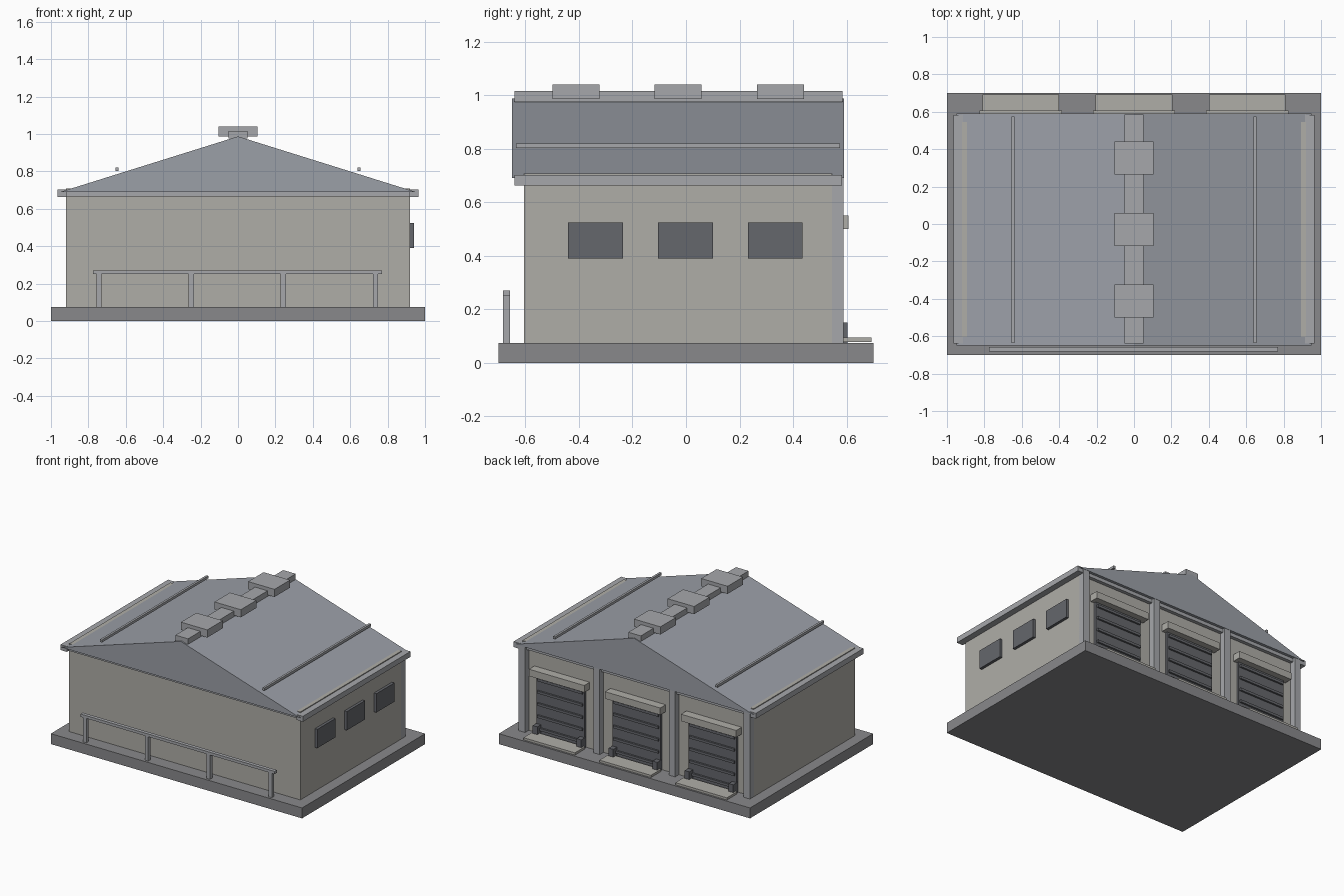
import bpy

if "Cube" in bpy.data.objects:
    bpy.data.objects.remove(bpy.data.objects["Cube"])


def material(name, rgb):
    m = bpy.data.materials.new(name)
    m.diffuse_color = (*rgb, 1)
    m.use_nodes = True
    m.node_tree.nodes["Principled BSDF"].inputs["Base Color"].default_value = m.diffuse_color
    return m


CONCRETE = material("concrete", (0.25, 0.25, 0.26))
WALL = material("wall_beige", (0.43, 0.42, 0.39))
ROOF = material("roof_blue_grey", (0.33, 0.35, 0.39))
METAL = material("metal", (0.38, 0.39, 0.41))
DARK = material("dark_panel", (0.13, 0.135, 0.15))


def mesh(name, verts, faces, mat):
    me = bpy.data.meshes.new(name)
    me.from_pydata(verts, [], faces)
    me.materials.append(mat)
    ob = bpy.data.objects.new(name, me)
    bpy.context.collection.objects.link(ob)
    return ob


def box(name, x, y, z, mat):
    """Box from (min, max) ranges on each axis."""
    verts = [(a, b, c) for a in x for b in y for c in z]
    faces = [(0, 1, 3, 2), (4, 6, 7, 5), (0, 4, 5, 1),
             (2, 3, 7, 6), (0, 2, 6, 4), (1, 5, 7, 3)]
    return mesh(name, verts, faces, mat)


def span(c, half):
    return (c - half, c + half)


# Base slab and walls
box("base_slab", (-1, 1), (-0.7, 0.7), (0, 0.075), CONCRETE)
box("walls", (-0.92, 0.92), (-0.605, 0.545), (0.075, 0.708), WALL)

# Gable roof prism
tri = [(-0.95, 0.69), (0.95, 0.69), (0, 0.987)]
mesh("gable_roof",
     [(x, y, z) for y in (-0.65, 0.59) for x, z in tri],
     [(0, 1, 2), (5, 4, 3), (0, 3, 4, 1), (1, 4, 5, 2), (2, 5, 3, 0)], ROOF)

# Beams under the gables
box("front_eave_beam", (-0.915, 0.915), (-0.622, -0.6), (0.665, 0.7), METAL)
box("back_eave_beam", (-0.915, 0.915), (0.54, 0.57), (0.665, 0.7), METAL)

# Gutters and roof rails on both slopes
for side, s in (("left", -1), ("right", 1)):
    box(side + "_gutter", sorted((s * 0.915, s * 0.965)), (-0.64, 0.583),
        (0.663, 0.702), METAL)
    box(side + "_roof_rail", span(s * 0.647, 0.008), (-0.635, 0.575),
        (0.802, 0.82), METAL)

# Ridge cap and vents
box("ridge_cap", (-0.05, 0.05), (-0.64, 0.585), (0.975, 1.015), METAL)
for i, y in enumerate((-0.411, -0.03, 0.353)):
    box(f"ridge_vent_{i}", (-0.105, 0.105), span(y, 0.088), (0.985, 1.04), METAL)

# Front railing
box("front_rail", (-0.775, 0.77), (-0.683, -0.657), (0.25, 0.27), METAL)
for i in range(4):
    box(f"rail_post_{i}", span(-0.742 + i * 0.492, 0.0135), (-0.683, -0.657),
        (0.075, 0.255), METAL)

# Windows on the right wall
for i in range(3):
    box(f"side_window_{i}", (0.91, 0.94), span(-0.338 + i * 0.336, 0.102),
        (0.39, 0.525), DARK)

# Back pillars
for i, x in enumerate((-0.895, -0.3, 0.3, 0.895)):
    box(f"back_pillar_{i}", span(x, 0.025), (0.54, 0.588), (0.075, 0.7), METAL)

# Loading bays: door, ribs, header, bumpers, dock plate
for i, x in enumerate((-0.605, 0, 0.605)):
    box(f"bay_door_{i}", span(x, 0.19), (0.54, 0.562), (0.075, 0.51), DARK)
    for j in range(5):
        box(f"door_rib_{i}_{j}", span(x, 0.18), (0.555, 0.575),
            span(0.12 + j * 0.088, 0.009), DARK)
    box(f"door_header_{i}", span(x, 0.22), (0.54, 0.607), (0.5, 0.55), WALL)
    for s in (-1, 1):
        box(f"dock_bumper_{i}_{s}", span(x + s * 0.175, 0.018), (0.55, 0.603),
            (0.075, 0.15), DARK)
    box(f"dock_plate_{i}", span(x, 0.205), (0.575, 0.692), (0.078, 0.094), WALL)
